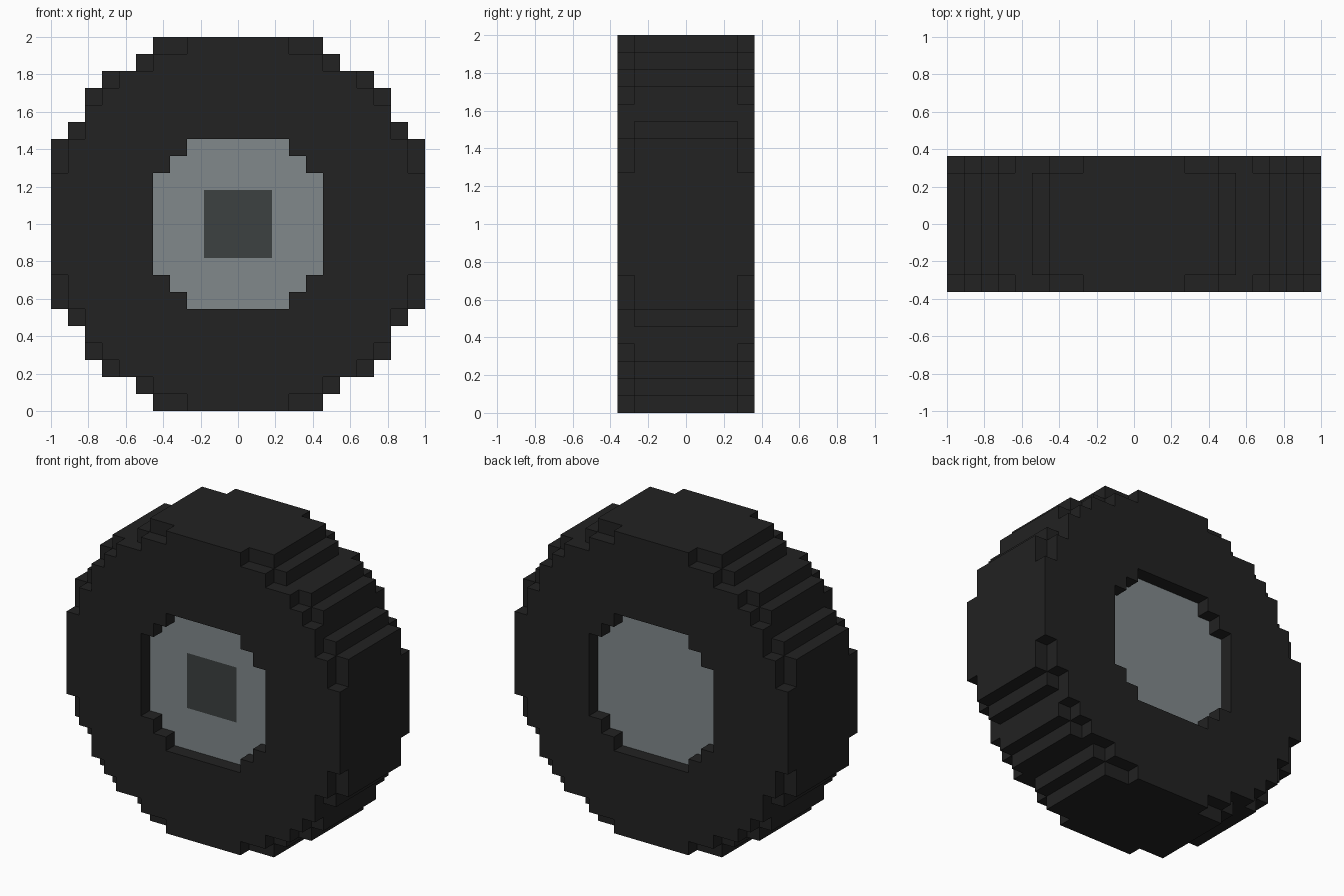
import bpy, bmesh
from mathutils import Vector

if "Cube" in bpy.data.objects:
    bpy.data.objects.remove(bpy.data.objects["Cube"])

U = 1 / 11  # edge length of one block

# Half-widths in blocks for each row counted away from the wheel centre
TREAD = [11, 11, 11, 11, 11, 10, 9, 9, 8, 6, 5]
SIDEWALL = [11, 11, 11, 10, 10, 9, 9, 8, 7, 5, 3]
HUB = [5, 5, 5, 4, 3]


def mirror(i):
    return i if i >= 0 else -1 - i


def inside(rows, a, b):
    return b < len(rows) and a < rows[b]


def part_at(x, y, z):
    """Which part fills this block, if any."""
    a, b, d = mirror(x), mirror(z), mirror(y)
    if d > 3:
        return None
    if inside(HUB, a, b):
        return "hub" if d < 3 else None      # hub is recessed on both sides
    return "tyre" if inside(SIDEWALL if d == 3 else TREAD, a, b) else None


def material(name, rgb):
    m = bpy.data.materials.new(name)
    m.diffuse_color = (*rgb, 1)
    m.use_nodes = True
    m.node_tree.nodes["Principled BSDF"].inputs["Base Color"].default_value = m.diffuse_color
    return m


def build(part, mats):
    bm = bmesh.new()
    verts = {}

    def vert(p):
        if p not in verts:
            verts[p] = bm.verts.new((p[0] * U, p[1] * U, p[2] * U + 1))
        return verts[p]

    for x in range(-11, 11):
        for y in range(-4, 4):
            for z in range(-11, 11):
                if part_at(x, y, z) != part:
                    continue
                for axis in range(3):
                    for s in (0, 1):
                        n = [x, y, z]
                        n[axis] += 2 * s - 1
                        if part_at(*n):
                            continue
                        # exposed block side, wound outwards
                        ring = []
                        for du, dv in ((0, 0), (1, 0), (1, 1), (0, 1)):
                            p = [x, y, z]
                            p[axis] += s
                            p[(axis + 1) % 3] += du
                            p[(axis + 2) % 3] += dv
                            ring.append(vert(tuple(p)))
                        f = bm.faces.new(ring if s else ring[::-1])
                        # dark square cap on the front of the hub
                        if (part == "hub" and axis == 1 and s == 0
                                and mirror(x) < 2 and mirror(z) < 2):
                            f.material_index = 1
    me = bpy.data.meshes.new(part)
    bm.to_mesh(me)
    bm.free()
    for m in mats:
        me.materials.append(m)
    bpy.context.collection.objects.link(bpy.data.objects.new(part, me))


build("tyre", [material("black rubber", (0.016, 0.016, 0.016))])
build("hub", [material("grey metal", (0.22, 0.25, 0.26)),
              material("dark grey cap", (0.045, 0.053, 0.053))])
